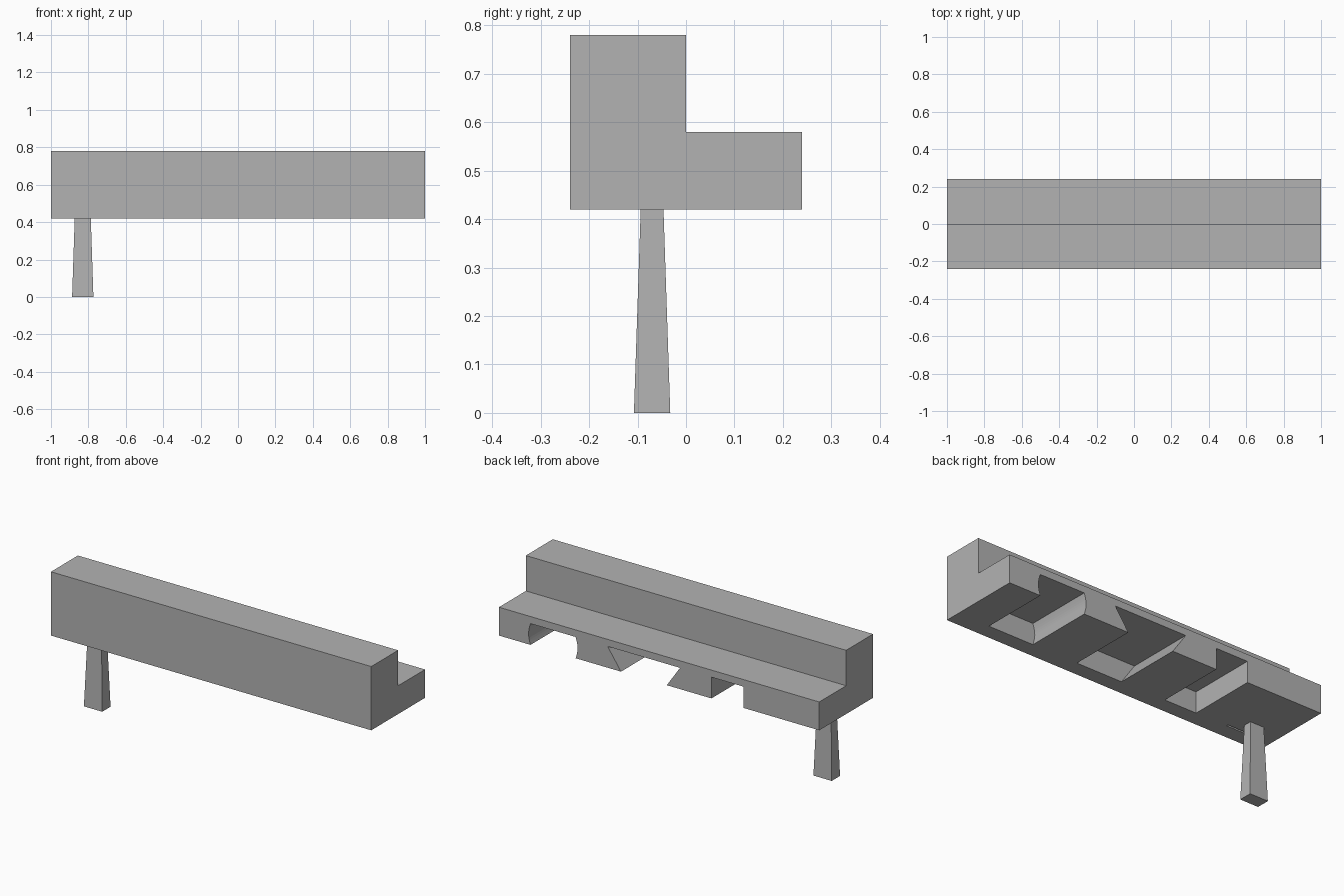
import bpy, bmesh, math
from mathutils import Vector

cube = bpy.data.objects.get("Cube")
if cube:
    bpy.data.objects.remove(cube, do_unlink=True)

grey = bpy.data.materials.new("plain grey")
grey.use_nodes = True
colour = (0.45, 0.45, 0.45, 1)
grey.diffuse_color = colour
grey.node_tree.nodes["Principled BSDF"].inputs["Base Color"].default_value = colour


def add_object(name, bm):
    bmesh.ops.recalc_face_normals(bm, faces=bm.faces)
    mesh = bpy.data.meshes.new(name)
    bm.to_mesh(mesh)
    bm.free()
    mesh.materials.append(grey)
    obj = bpy.data.objects.new(name, mesh)
    bpy.context.collection.objects.link(obj)
    return obj


def prism(name, points, offset):
    """Extrude a closed outline along an offset."""
    bm = bmesh.new()
    face = bm.faces.new([bm.verts.new(p) for p in points])
    moved = bmesh.ops.extrude_face_region(bm, geom=[face])["geom"]
    verts = [v for v in moved if isinstance(v, bmesh.types.BMVert)]
    bmesh.ops.translate(bm, verts=verts, vec=Vector(offset))
    return add_object(name, bm)


# Stepped beam
BOTTOM, SHELF, TOP, HALF = 0.42, 0.58, 0.78, 0.24
outline = [(-HALF, BOTTOM), (HALF, BOTTOM), (HALF, SHELF),
           (0, SHELF), (0, TOP), (-HALF, TOP)]
beam = prism("stepped_beam", [(-1, y, z) for y, z in outline], (2, 0, 0))

# Joint slots: centre, half width at the mouth, flare at the roof, side bulge
DEPTH, SLOT_FRONT = 0.12, -0.153
STEPS = 10


def slot_cutter(name, centre, half, flare, bulge):
    side = []
    for i in range(STEPS + 1):
        t = i / STEPS
        side.append((half + flare * t + bulge * math.sin(math.pi * t),
                     BOTTOM + DEPTH * t))
    if not bulge:
        side = [side[0], side[-1]]
    # drop the mouth below the underside so the cut is clean
    side.insert(0, (half, BOTTOM - 0.05))
    points = [(centre + w, SLOT_FRONT, z) for w, z in side]
    points += [(centre - w, SLOT_FRONT, z) for w, z in reversed(side)]
    return prism(name, points, (0, 0.5, 0))


cutters = [
    slot_cutter("rounded_slot_cutter", 0.662, 0.141, 0, 0.012),
    slot_cutter("dovetail_slot_cutter", 0.095, 0.143, 0.083, 0),
    slot_cutter("square_slot_cutter", -0.427, 0.1, 0, 0),
]

# Narrow slit in the underside beside the leg
slit = [(-0.87, -0.152), (-0.723, -0.152), (-0.723, -0.142), (-0.87, -0.142)]
cutters.append(prism("slit_cutter", [(x, y, BOTTOM - 0.02) for x, y in slit],
                     (0, 0, 0.05)))

bpy.context.view_layer.objects.active = beam
for cutter in cutters:
    mod = beam.modifiers.new(cutter.name, "BOOLEAN")
    mod.operation = "DIFFERENCE"
    mod.solver = "EXACT"
    mod.object = cutter
    bpy.ops.object.modifier_apply(modifier=mod.name)
    bpy.data.objects.remove(cutter, do_unlink=True)

# Tapered leg, wider at the foot
bm = bmesh.new()
bmesh.ops.create_cube(bm, size=1)
for v in bm.verts:
    width, depth = (0.086, 0.047) if v.co.z > 0 else (0.114, 0.075)
    v.co = (-0.83 + v.co.x * width, -0.07 + v.co.y * depth,
            (v.co.z + 0.5) * BOTTOM)
add_object("tapered_leg", bm)
